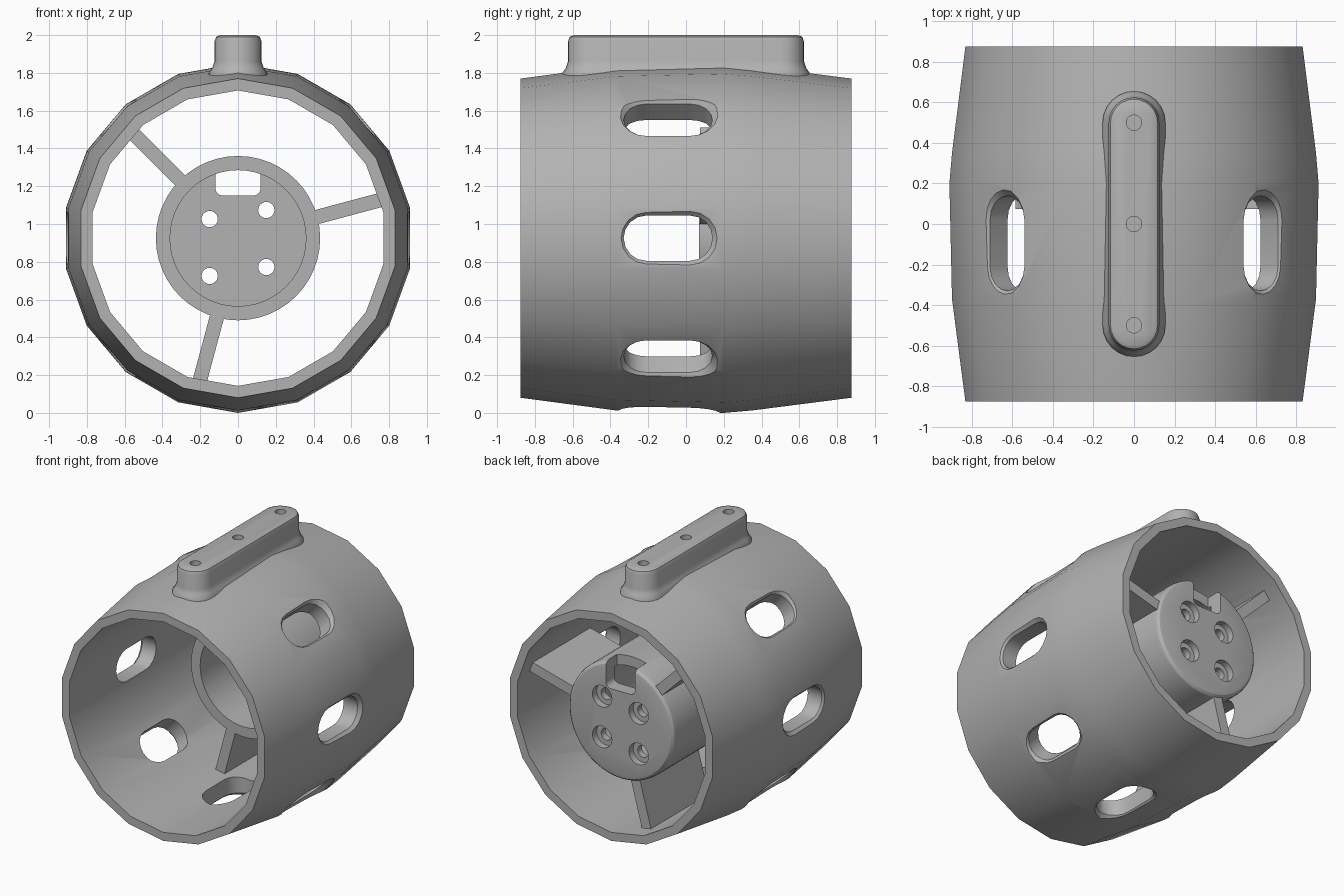
import bpy, bmesh
from math import sin, cos, pi, radians

if "Cube" in bpy.data.objects:
    bpy.data.objects.remove(bpy.data.objects["Cube"])

CZ = 0.925  # height of the duct axis

grey = bpy.data.materials.new("plain_grey")
grey.use_nodes = True
grey.diffuse_color = (0.45, 0.45, 0.45, 1)
grey.node_tree.nodes["Principled BSDF"].inputs["Base Color"].default_value = (0.45, 0.45, 0.45, 1)


def loft(name, rings, closed=False):
    """Skin a list of equal-length point rings; closed joins last to first, else ends are capped."""
    bm = bmesh.new()
    vs = [[bm.verts.new(p) for p in ring] for ring in rings]
    n = len(vs[0])
    pairs = list(zip(vs, vs[1:]))
    if closed:
        pairs.append((vs[-1], vs[0]))
    else:
        bm.faces.new(vs[0])
        bm.faces.new(vs[-1])
    for a, b in pairs:
        for i in range(n):
            j = (i + 1) % n
            bm.faces.new((a[i], a[j], b[j], b[i]))
    bmesh.ops.recalc_face_normals(bm, faces=bm.faces)
    me = bpy.data.meshes.new(name)
    bm.to_mesh(me)
    bm.free()
    me.materials.append(grey)
    ob = bpy.data.objects.new(name, me)
    bpy.context.collection.objects.link(ob)
    return ob


def circle_y(y, r, n, start=0.0, cx=0.0, cz=CZ):
    return [(cx + r * cos(start + 2 * pi * i / n), y, cz + r * sin(start + 2 * pi * i / n))
            for i in range(n)]


def stadium(hl, hw, n=8):
    """Outline of a rounded slot: half length hl, half width hw."""
    pts = []
    for side, base in ((1, -pi / 2), (-1, pi / 2)):
        for i in range(n + 1):
            a = base + pi * i / n
            pts.append((side * (hl - hw) + hw * cos(a), hw * sin(a)))
    return pts


def cut(ob, cutters):
    bpy.context.view_layer.objects.active = ob
    for c in cutters:
        c.hide_render = True
        m = ob.modifiers.new("cut", 'BOOLEAN')
        m.operation, m.solver, m.object = 'DIFFERENCE', 'EXACT', c
        bpy.ops.object.modifier_apply(modifier=m.name)
        bpy.data.objects.remove(c)


def smooth(ob, angle):
    bpy.ops.object.select_all(action='DESELECT')
    ob.select_set(True)
    bpy.context.view_layer.objects.active = ob
    bpy.ops.object.shade_smooth_by_angle(angle=radians(angle))


# Barrel-shaped duct with a straight bore
profile = [(-0.875, 0.845), (-0.37, 0.912), (0.2, 0.925), (0.35, 0.912), (0.875, 0.845),
           (0.875, 0.782), (-0.875, 0.782)]
duct = loft("duct", [circle_y(y, r, 18, radians(10)) for y, r in profile], closed=True)

# Chamfered slots every 45 degrees, except under the rail
slots = []
for k in range(8):
    if k == 2:
        continue
    a = k * pi / 4
    rings = []
    for r, grow in ((0.6, 0), (0.885, 0), (0.985, 0.1)):
        rings.append([(r * cos(a) - v * sin(a), u - 0.095, CZ + r * sin(a) + v * cos(a))
                      for u, v in stadium(0.235 + grow, 0.12 + grow)])
    slots.append(loft("slot_cutter", rings))
cut(duct, slots)
smooth(duct, 25)

# Mounting rail with flared foot, rounded top and three screw holes
rail = loft("mounting_rail", [
    [(v, u, z) for u, v in stadium(0.625 + o, 0.125 + o, 12)]
    for o, z in ((0.03, 1.74), (0.03, 1.80), (0.012, 1.825), (0, 1.86), (0, 1.965),
                 (-0.009, 1.99), (-0.03, 2.0))])
cut(rail, [loft("screw_cutter", [[(x, y + yc, z) for x, y in stadium(0.038, 0.038)]
                                 for z in (1.85, 2.1)]) for yc in (-0.5, 0, 0.5)])
smooth(rail, 40)

# Motor cup: open at the front, closed at the back
hub = loft("motor_cup", [circle_y(y, r, 48) for y, r in (
    (0.67, 0.36), (0.07, 0.36), (0.07, 0.435), (0.73, 0.435), (0.75, 0.43),
    (0.765, 0.415), (0.77, 0.395))])

# Counterbored screw holes in the cup floor
cutters = [loft("bore_cutter", [circle_y(y, r, 24, 0, x, z) for y, r in (
    (0.6, 0.043), (0.72, 0.043), (0.72, 0.08), (0.9, 0.08))])
    for x, z in ((-0.15, 1.026), (0.15, 1.074), (-0.15, 0.725), (0.15, 0.772))]

# Cable notch through the floor and upper wall, with rounded lower corners
notch = [(0.12, 1.5), (-0.12, 1.5)]
for cx, start in ((-0.08, pi), (0.08, 1.5 * pi)):
    notch += [(cx + 0.04 * cos(start + i * pi / 8), 1.19 + 0.04 * sin(start + i * pi / 8))
              for i in range(5)]
cutters.append(loft("notch_cutter", [[(x, y, z) for x, z in notch] for y in (0.64, 0.9)]))
cut(hub, cutters)
smooth(hub, 30)

# Three radial fins holding the cup
for name, deg in (("left_fin", 15), ("right_fin", 135), ("lower_fin", 255)):
    a = radians(deg)
    loft(name, [[(r * cos(a) - t * sin(a), y, CZ + r * sin(a) + t * cos(a))
                 for r, t in ((0.41, -0.038), (0.79, -0.038), (0.79, 0.038), (0.41, 0.038))]
                for y in (0.075, 0.75)])
